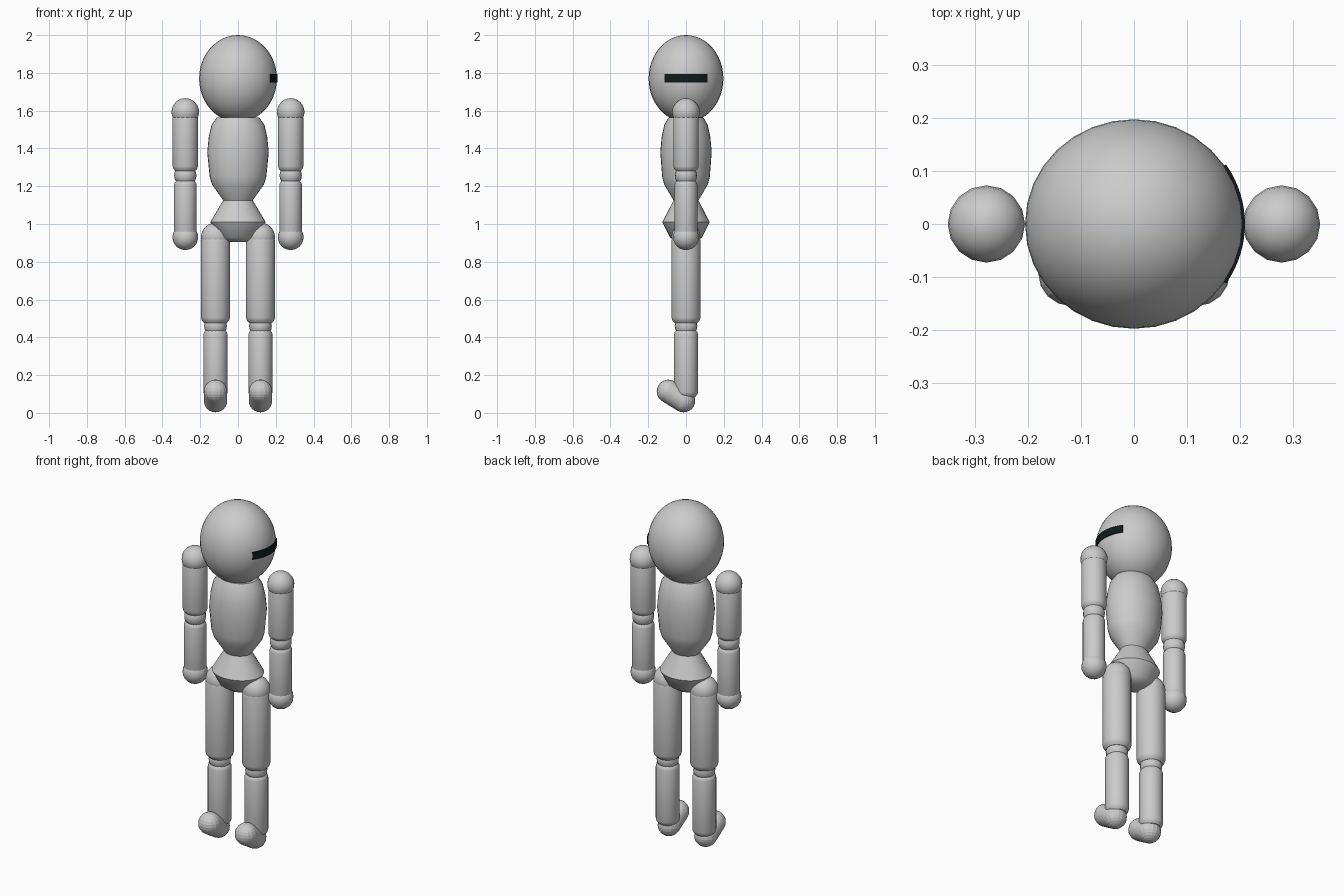
import bpy, bmesh, math
from mathutils import Vector

if "Cube" in bpy.data.objects:
    bpy.data.objects.remove(bpy.data.objects["Cube"])


def make_object(name, bm):
    bmesh.ops.recalc_face_normals(bm, faces=bm.faces)
    mesh = bpy.data.meshes.new(name)
    bm.to_mesh(mesh)
    bm.free()
    ob = bpy.data.objects.new(name, mesh)
    bpy.context.collection.objects.link(ob)
    bpy.context.view_layer.objects.active = ob
    ob.select_set(True)
    bpy.ops.object.shade_smooth_by_angle(angle=math.radians(40))
    ob.select_set(False)
    return ob


def loft(name, rings, x=0, seg=32):
    """Stack of elliptical rings (rx, ry, z), capped at both ends."""
    bm = bmesh.new()
    loops = []
    for rx, ry, z in rings:
        loops.append([bm.verts.new((x + rx * math.cos(2 * math.pi * i / seg),
                                    ry * math.sin(2 * math.pi * i / seg), z))
                      for i in range(seg)])
    for a, b in zip(loops, loops[1:]):
        for i in range(seg):
            j = (i + 1) % seg
            bm.faces.new((a[i], a[j], b[j], b[i]))
    bm.faces.new(loops[0])
    bm.faces.new(loops[-1])
    return make_object(name, bm)


def ball(name, centre, radii, u=16, v=12):
    bm = bmesh.new()
    bmesh.ops.create_uvsphere(bm, u_segments=u, v_segments=v, radius=1)
    bmesh.ops.scale(bm, vec=radii, verts=bm.verts)
    bmesh.ops.translate(bm, vec=centre, verts=bm.verts)
    return make_object(name, bm)


def limb(name, x, r, low, high, bevel=0.025):
    inner = r - bevel * 0.6
    mid = r - bevel * 0.15
    loft(name, [(inner, inner, low), (mid, mid, low + bevel * 0.5), (r, r, low + bevel),
                (r, r, high - bevel), (mid, mid, high - bevel * 0.5), (inner, inner, high)], x)


# Head
ball("head", (0, 0, 1.77), (0.206, 0.198, 0.23), 32, 24)

# Dark visor wrapped round the side of the head
bm = bmesh.new()
sections = []
for i in range(17):
    a = math.radians(-34 + 68 * i / 16)
    sections.append([bm.verts.new((0.206 * k * math.cos(a), 0.198 * k * math.sin(a), z))
                     for k, z in ((0.96, 1.749), (1.018, 1.749), (1.018, 1.793), (0.96, 1.793))])
for a, b in zip(sections, sections[1:]):
    for i in range(4):
        j = (i + 1) % 4
        bm.faces.new((a[i], a[j], b[j], b[i]))
bm.faces.new(sections[0])
bm.faces.new(sections[-1])
visor = make_object("visor", bm)
black = bpy.data.materials.new("black")
black.diffuse_color = (0.005, 0.01, 0.012, 1)
black.use_nodes = True
black.node_tree.nodes["Principled BSDF"].inputs["Base Color"].default_value = black.diffuse_color
visor.data.materials.append(black)

# Torso with narrow waist and flared pelvis
loft("torso", [(0.06, 0.05, 0.905), (0.10, 0.085, 0.93), (0.147, 0.125, 1.01),
               (0.078, 0.066, 1.125), (0.138, 0.116, 1.21), (0.15, 0.126, 1.25),
               (0.163, 0.136, 1.38), (0.155, 0.129, 1.46), (0.14, 0.115, 1.525),
               (0.112, 0.092, 1.565)])

for side, s in (("left", -1), ("right", 1)):
    # Arm
    ax = 0.279 * s
    ball(side + "_shoulder", (ax, 0, 1.593), (0.073,) * 3)
    limb(side + "_upper_arm", ax, 0.067, 1.28, 1.585)
    ball(side + "_elbow", (ax, 0, 1.257), (0.059,) * 3)
    limb(side + "_forearm", ax, 0.06, 0.93, 1.232)
    ball(side + "_hand", (ax, 0, 0.93), (0.068,) * 3)

    # Leg
    lx = 0.119 * s
    ball(side + "_hip", (lx, 0, 0.93), (0.077,) * 3)
    limb(side + "_thigh", lx, 0.077, 0.475, 0.94, 0.03)
    ball(side + "_knee", (lx, 0, 0.46), (0.06,) * 3)
    limb(side + "_shin", lx, 0.064, 0.085, 0.44)

    # Foot: hull round the heel and raised toe balls
    bm = bmesh.new()
    for centre in ((lx, -0.013, 0.065), (lx, -0.093, 0.114)):
        part = bmesh.ops.create_uvsphere(bm, u_segments=16, v_segments=12, radius=0.062)
        bmesh.ops.translate(bm, vec=Vector(centre), verts=part["verts"])
    hull = bmesh.ops.convex_hull(bm, input=bm.verts)
    junk = {g for g in hull["geom_interior"] + hull["geom_unused"]
            if isinstance(g, bmesh.types.BMVert)}
    bmesh.ops.delete(bm, geom=list(junk), context='VERTS')
    make_object(side + "_foot", bm)
